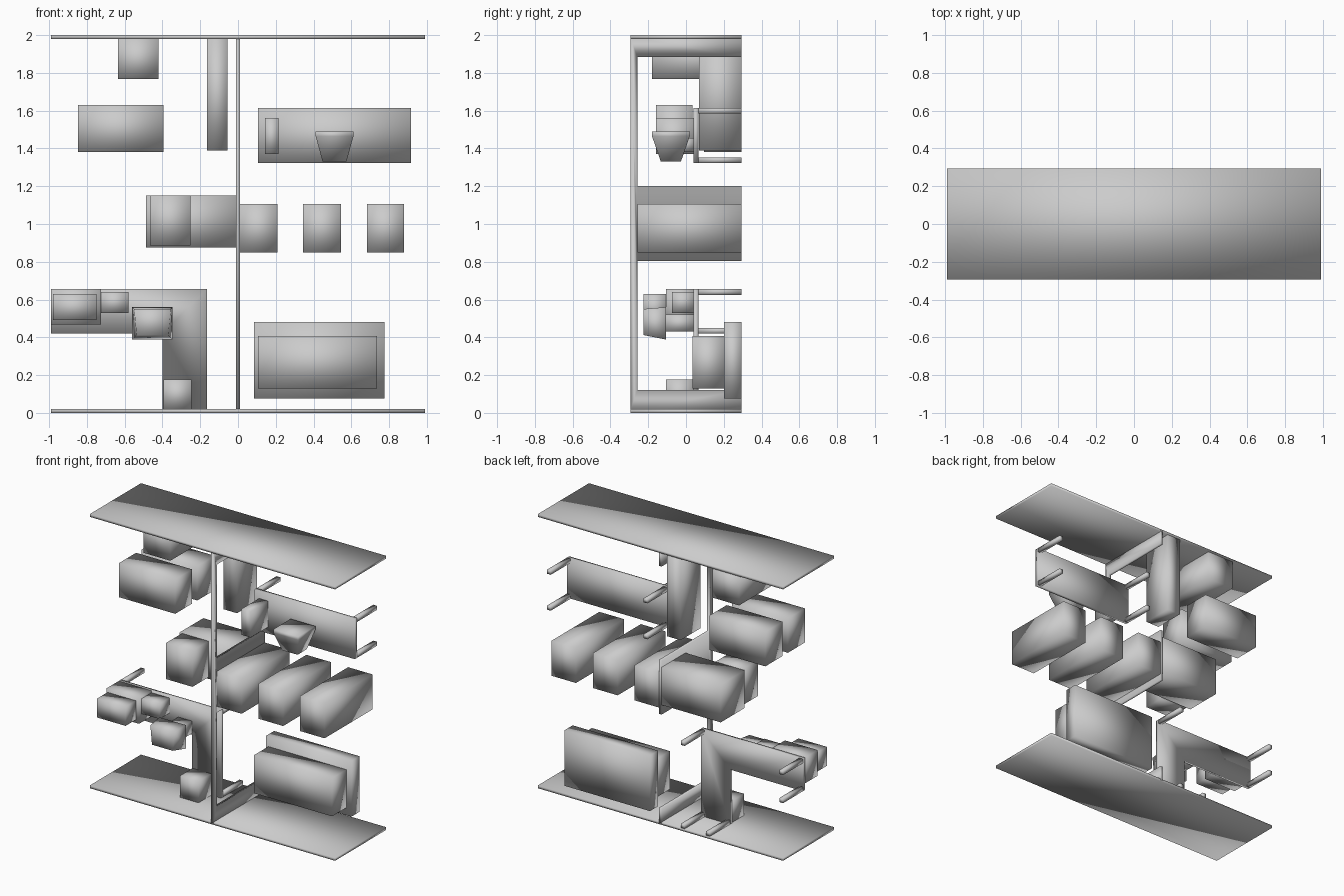
import bpy, bmesh
from mathutils import Vector

if "Cube" in bpy.data.objects:
    bpy.data.objects.remove(bpy.data.objects["Cube"])


def finish(bm, name):
    bmesh.ops.recalc_face_normals(bm, faces=bm.faces)
    for f in bm.faces:
        f.smooth = True          # soft shading across box edges
    me = bpy.data.meshes.new(name)
    bm.to_mesh(me)
    bm.free()
    ob = bpy.data.objects.new(name, me)
    bpy.context.collection.objects.link(ob)
    return ob


def add_box(bm, x, y, z):
    vs = bmesh.ops.create_cube(bm, size=1)["verts"]
    for v in vs:
        v.co = Vector([(a + b) / 2 + c * (b - a) for c, (a, b) in zip(v.co, (x, y, z))])


def boxes(name, *parts):
    bm = bmesh.new()
    for p in parts:
        add_box(bm, *p)
    return finish(bm, name)


def prism(name, pts, offset):
    """Closed outline pushed along a vector."""
    bm = bmesh.new()
    face = bm.faces.new([bm.verts.new(p) for p in pts])
    ext = bmesh.ops.extrude_face_region(bm, geom=[face])
    vs = [g for g in ext["geom"] if isinstance(g, bmesh.types.BMVert)]
    bmesh.ops.translate(bm, verts=vs, vec=offset)
    return finish(bm, name)


def loft(name, rings):
    """Skin a stack of four-point rings and cap both ends."""
    bm = bmesh.new()
    rows = [[bm.verts.new(p) for p in r] for r in rings]
    for a, b in zip(rows, rows[1:]):
        for i in range(4):
            j = (i + 1) % 4
            bm.faces.new((a[i], a[j], b[j], b[i]))
    bm.faces.new(rows[0])
    bm.faces.new(rows[-1])
    return finish(bm, name)


def legs(name, corners, s=0.03):
    # each corner gives the leg's outer corner and the direction it grows inwards
    parts = []
    for x, z, dx, dz in corners:
        parts.append((sorted((x, x + dx * s)), (0.065, 0.295), sorted((z, z + dz * s))))
    return boxes(name, *parts)


# outer walls
for name, z in (("lower_wall", (0, 0.02)), ("upper_wall", (1.98, 2))):
    boxes(name, ((-0.99, 0.99), (-0.295, 0.295), z))

# dividing wall with two openings
F, P, B = -0.295, -0.258, 0.295
wall = [(F, 0.01), (B, 0.01), (B, 0.12), (P, 0.12), (P, 0.805), (B, 0.805),
        (B, 1.2), (P, 1.2), (P, 1.885), (B, 1.885), (B, 1.99), (F, 1.99)]
prism("dividing_wall", [(-0.01, y, z) for y, z in wall], (0.02, 0, 0))

# right-hand desk
boxes("desk_top", ((0.105, 0.915), (0.04, 0.065), (1.323, 1.615)))
legs("desk_legs", [(x, z, dx, dz) for x, dx in ((0.105, 1), (0.915, -1))
                   for z, dz in ((1.323, 1), (1.615, -1))])
boxes("desk_box", ((0.142, 0.215), (-0.16, 0.04), (1.37, 1.56)))


def rect_z(hx, hy, z):
    return [(0.511 + sx * hx, -0.08 + sy * hy, z)
            for sx, sy in ((-1, -1), (1, -1), (1, 1), (-1, 1))]


# monitor with tapering back
loft("monitor", [rect_z(0.1, 0.1, 1.49), rect_z(0.1, 0.1, 1.465), rect_z(0.063, 0.053, 1.33)])
boxes("monitor_stand", ((0.47, 0.55), (-0.03, 0.04), (1.385, 1.455)))

# corner desk
corner = [(-0.99, 0.42), (-0.4, 0.42), (-0.4, 0.02), (-0.165, 0.02), (-0.165, 0.655), (-0.99, 0.655)]
prism("corner_desk_top", [(x, 0.04, z) for x, z in corner], (0, 0.025, 0))
legs("corner_desk_legs", [(-0.99, 0.655, 1, -1), (-0.99, 0.42, 1, 1), (-0.165, 0.655, -1, -1),
                          (-0.165, 0.02, -1, 1), (-0.4, 0.02, 1, 1)])
boxes("small_desk_box", ((-0.395, -0.245), (-0.105, 0.04), (0.02, 0.177)))

# machine on corner desk
boxes("machine_body", ((-0.99, -0.725), (-0.105, 0.04), (0.468, 0.655)))
boxes("machine_lid", ((-0.98, -0.75), (-0.225, -0.105), (0.492, 0.63)))
boxes("machine_tray", ((-0.725, -0.58), (-0.075, 0.04), (0.53, 0.64)))

# device facing forward
loft("device_head", [
    [(-0.55, -0.225, 0.55), (-0.355, -0.225, 0.55), (-0.37, -0.225, 0.412), (-0.537, -0.225, 0.412)],
    [(-0.56, -0.105, 0.56), (-0.347, -0.105, 0.56), (-0.347, -0.105, 0.388), (-0.56, -0.105, 0.388)]])
boxes("device_stand", ((-0.51, -0.4), (-0.105, 0.04), (0.43, 0.52)))

# sofa-like stack, lower right
boxes("wide_base", ((0.085, 0.775), (0.2, 0.295), (0.075, 0.48)))
boxes("wide_top", ((0.105, 0.735), (0.035, 0.2), (0.13, 0.408)))

# row of cabinets
for i, (x0, x1) in enumerate(((0.01, 0.21), (0.345, 0.545), (0.682, 0.88))):
    boxes(f"cabinet_{i + 1}", ((x0, x1), (-0.258, 0.295), (0.85, 1.105)))

# counter left of the dividing wall
boxes("counter_base", ((-0.487, -0.01), (0.02, 0.295), (0.875, 1.15)))
boxes("counter_top_box", ((-0.466, -0.252), (-0.165, 0.02), (0.887, 1.15)))

# upper left storage
boxes("storage_front", ((-0.847, -0.395), (-0.16, 0.035), (1.38, 1.63)))
boxes("storage_back", ((-0.847, -0.395), (0.095, 0.295), (1.38, 1.63)))
boxes("wall_cabinet", ((-0.635, -0.42), (-0.18, 0.295), (1.768, 1.98)))
boxes("tall_panel", ((-0.163, -0.055), (0.068, 0.295), (1.388, 1.98)))
